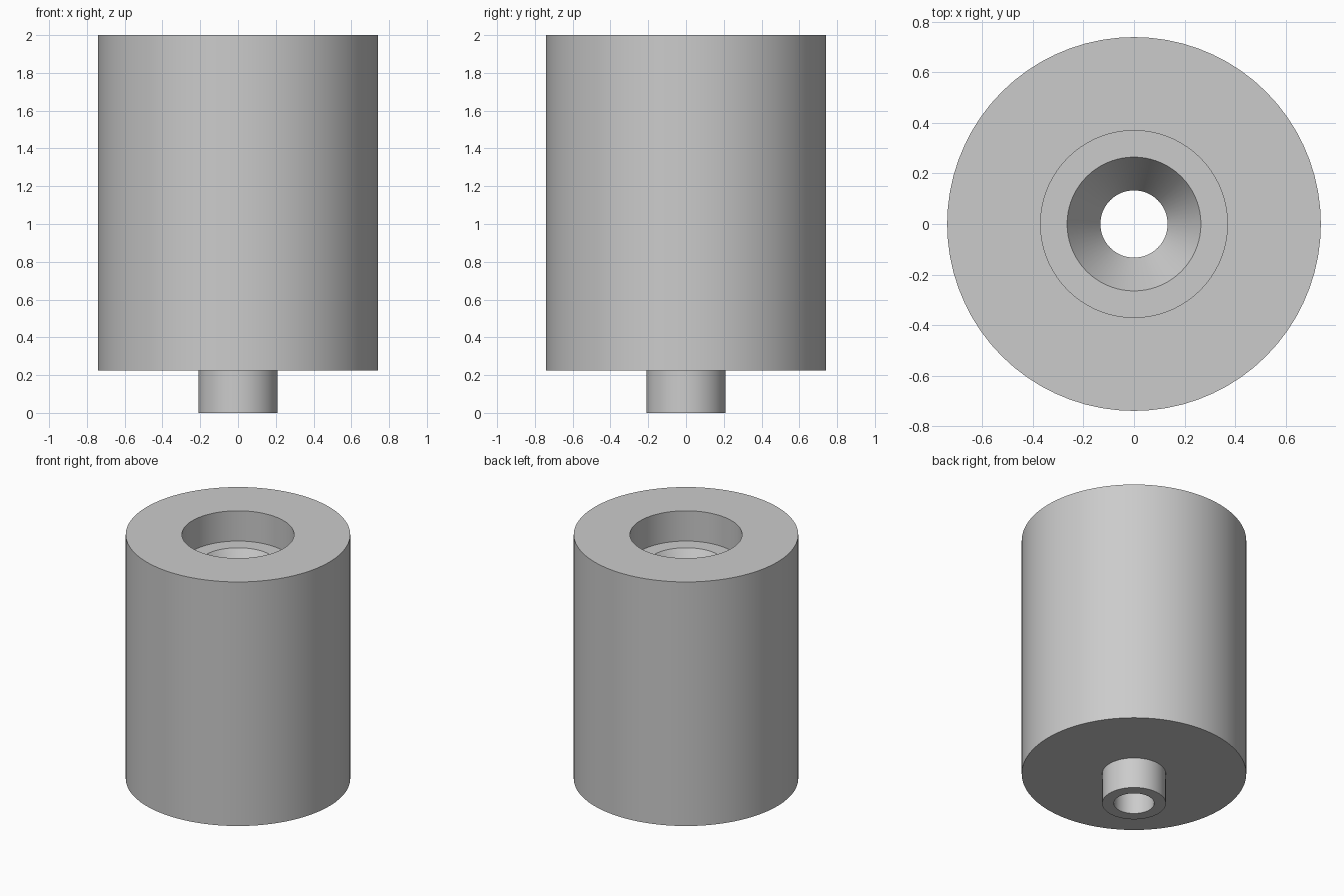
import bpy
import bmesh
import math

cube = bpy.data.objects.get("Cube")
if cube:
    bpy.data.objects.remove(cube, do_unlink=True)

SIDES = 72

# Single plain grey
grey = bpy.data.materials.new("grey")
grey.use_nodes = True
grey.diffuse_color = (0.6, 0.6, 0.6, 1)
grey.node_tree.nodes["Principled BSDF"].inputs["Base Color"].default_value = (0.6, 0.6, 0.6, 1)


def lathe(name, profile):
    """Spin a closed (radius, height) profile around the z axis."""
    bm = bmesh.new()
    rings = []
    for i in range(SIDES):
        a = 2 * math.pi * i / SIDES
        rings.append([bm.verts.new((r * math.cos(a), r * math.sin(a), z)) for r, z in profile])
    count = len(profile)
    for i in range(SIDES):
        here, after = rings[i], rings[(i + 1) % SIDES]
        for j in range(count):
            k = (j + 1) % count
            bm.faces.new((here[j], after[j], after[k], here[k]))
    bmesh.ops.recalc_face_normals(bm, faces=bm.faces)
    mesh = bpy.data.meshes.new(name)
    bm.to_mesh(mesh)
    bm.free()
    mesh.materials.append(grey)
    obj = bpy.data.objects.new(name, mesh)
    bpy.context.collection.objects.link(obj)
    bpy.ops.object.select_all(action="DESELECT")
    obj.select_set(True)
    bpy.context.view_layer.objects.active = obj
    bpy.ops.object.shade_smooth_by_angle(angle=math.radians(25))
    return obj


BODY_R, SPIGOT_R, BORE_R = 0.74, 0.21, 0.133
POCKET_R, SINK_R = 0.37, 0.265
TOP, BODY_Z = 2.0, 0.225
POCKET_Z = 1.78
SINK_Z = 1.57

# Cylinder with bottom spigot, top pocket, countersink and through bore
lathe("bored_cylinder", [
    (BORE_R, 0), (SPIGOT_R, 0),
    (SPIGOT_R, BODY_Z), (BODY_R, BODY_Z),
    (BODY_R, TOP), (POCKET_R, TOP),
    (POCKET_R, POCKET_Z), (SINK_R, POCKET_Z),
    (BORE_R, SINK_Z),
])
